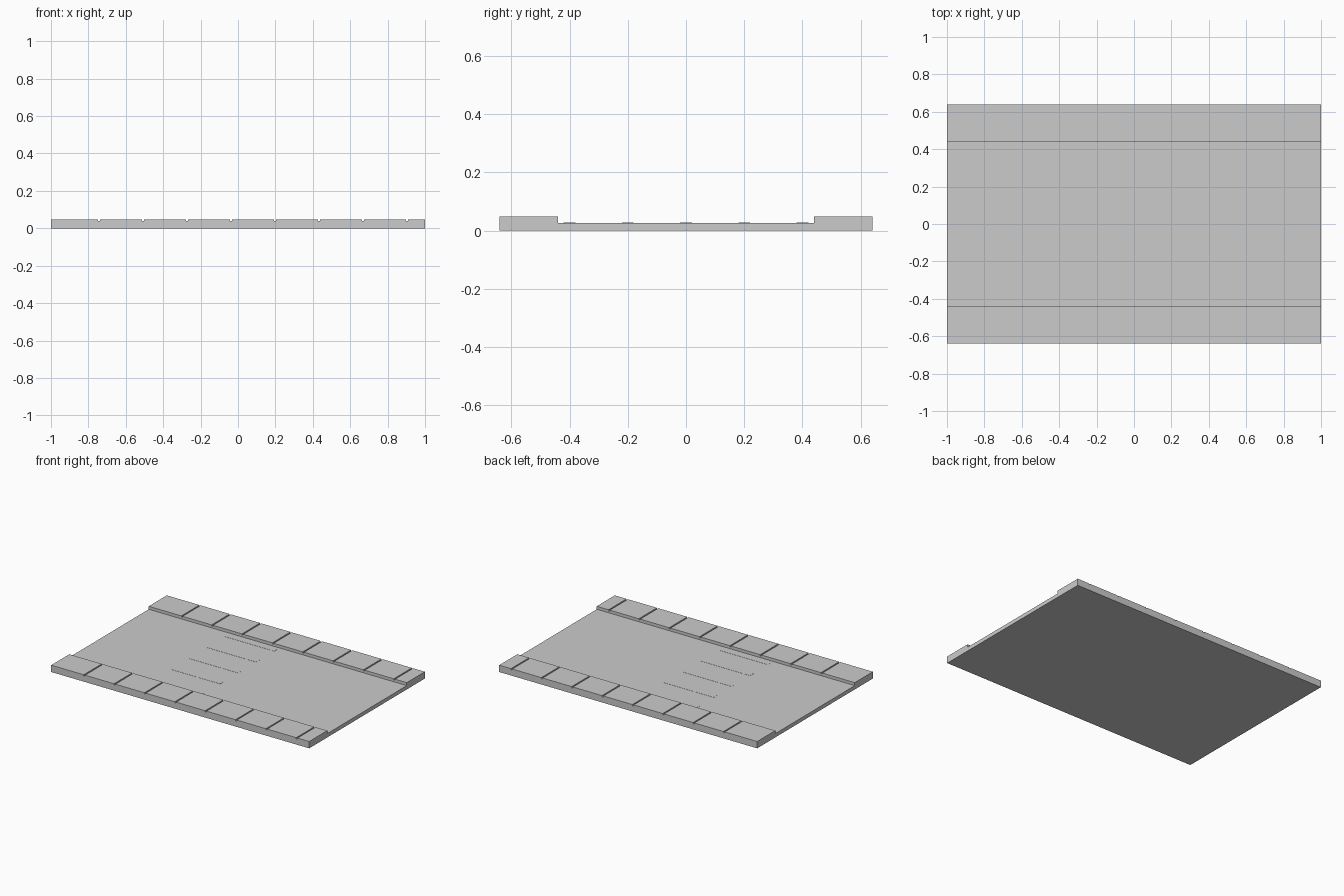
import bpy, bmesh

if "Cube" in bpy.data.objects:
    bpy.data.objects.remove(bpy.data.objects["Cube"])


def box(bm, x0, x1, y0, y1, z0, z1):
    v = [bm.verts.new((x, y, z)) for z in (z0, z1)
         for x, y in ((x0, y0), (x1, y0), (x1, y1), (x0, y1))]
    for f in ((3, 2, 1, 0), (4, 5, 6, 7), (0, 1, 5, 4),
              (1, 2, 6, 5), (2, 3, 7, 6), (3, 0, 4, 7)):
        bm.faces.new([v[i] for i in f])


def make_object(name, bm):
    mesh = bpy.data.meshes.new(name)
    bm.to_mesh(mesh)
    bm.free()
    obj = bpy.data.objects.new(name, mesh)
    bpy.context.collection.objects.link(obj)
    return obj


ROAD_Z, WALK_Z, GROOVE_Z = 0.027, 0.048, 0.04
GROOVES = [-0.743 + 0.2353 * i for i in range(8)]
HALF_GROOVE = 0.005

# road slab
bm = bmesh.new()
box(bm, -1, 1, -0.44, 0.44, 0, ROAD_Z)
make_object("road", bm)

# pavements: one stepped profile with narrow joints, extruded across the width
profile = [(-1, 0), (1, 0), (1, WALK_Z)]
for x in reversed(GROOVES):
    profile += [(x + HALF_GROOVE, WALK_Z), (x + HALF_GROOVE, GROOVE_Z),
                (x - HALF_GROOVE, GROOVE_Z), (x - HALF_GROOVE, WALK_Z)]
profile.append((-1, WALK_Z))
for name, y0 in (("front_pavement", -0.64), ("back_pavement", 0.44)):
    bm = bmesh.new()
    face = bm.faces.new([bm.verts.new((x, y0, z)) for x, z in profile])
    ext = bmesh.ops.extrude_face_region(bm, geom=[face], use_keep_orig=True)
    verts = [g for g in ext["geom"] if isinstance(g, bmesh.types.BMVert)]
    bmesh.ops.translate(bm, verts=verts, vec=(0, 0.2, 0))
    bmesh.ops.recalc_face_normals(bm, faces=bm.faces)
    make_object(name, bm)

# crossing stripes, just proud of the road
bm = bmesh.new()
for i in range(5):
    y = -0.4 + 0.2 * i
    box(bm, -0.37, 0.015, y - 0.02, y + 0.02, ROAD_Z - 0.003, ROAD_Z + 0.001)
make_object("crossing_stripes", bm)
